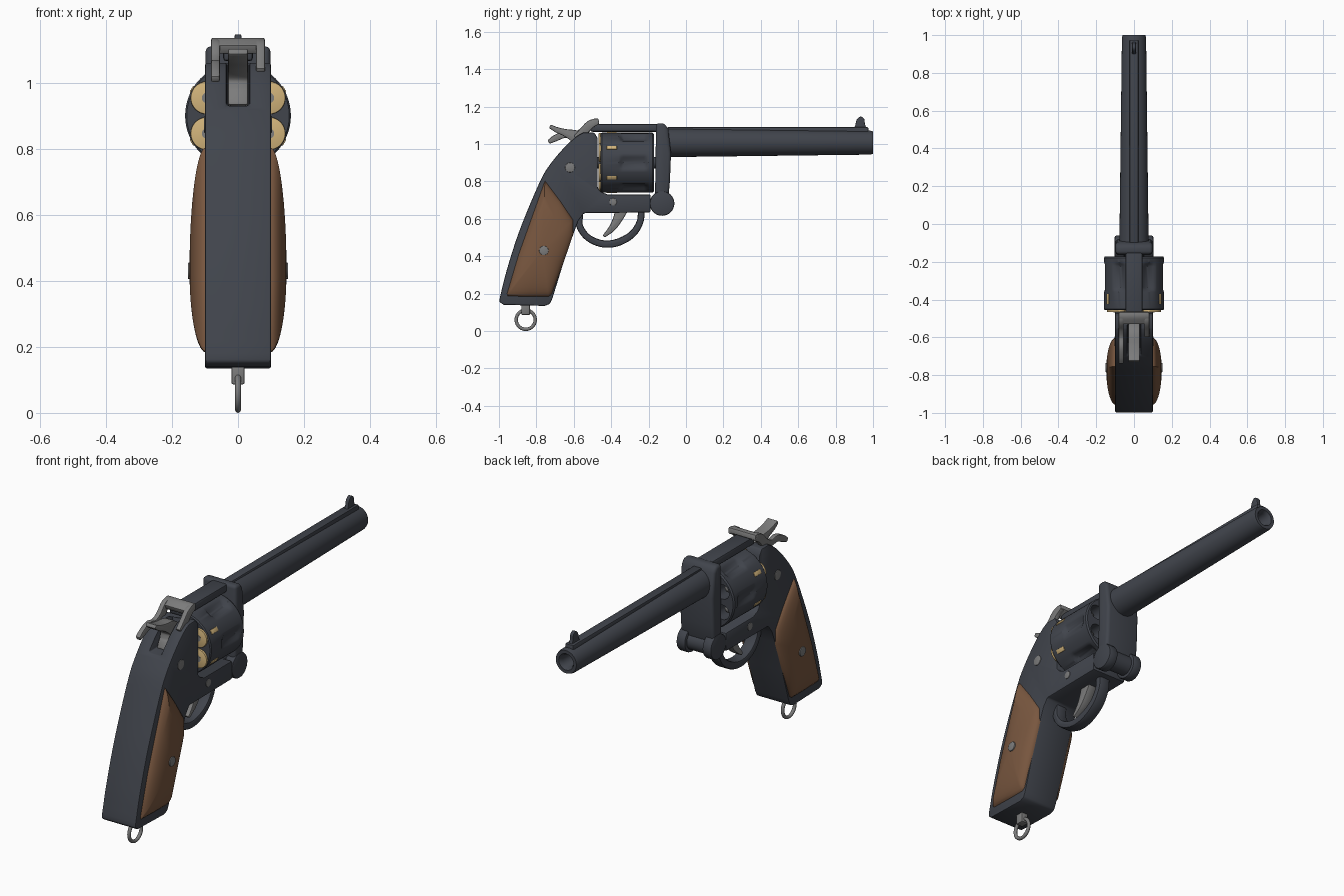
import bpy, bmesh
from math import sin, cos, pi, radians
from mathutils import Vector

if "Cube" in bpy.data.objects:
    bpy.data.objects.remove(bpy.data.objects["Cube"])


def material(name, rgb):
    m = bpy.data.materials.new(name)
    m.diffuse_color = (*rgb, 1)
    m.use_nodes = True
    m.node_tree.nodes["Principled BSDF"].inputs["Base Color"].default_value = m.diffuse_color
    return m


STEEL = material("blued_steel", (0.052, 0.058, 0.072))
WOOD = material("wood", (0.19, 0.095, 0.05))
GREY = material("bare_steel", (0.2, 0.2, 0.2))
BRASS = material("brass", (0.65, 0.46, 0.2))


def finish(name, bm, mat, bevel=0, segs=2, cutters=()):
    """Turn a bmesh into an object, cut it, bevel it and smooth it by angle."""
    bmesh.ops.recalc_face_normals(bm, faces=bm.faces[:])
    me = bpy.data.meshes.new(name)
    bm.to_mesh(me)
    bm.free()
    ob = bpy.data.objects.new(name, me)
    bpy.context.collection.objects.link(ob)
    if mat:
        me.materials.append(mat)
    bpy.ops.object.select_all(action='DESELECT')
    bpy.context.view_layer.objects.active = ob
    ob.select_set(True)
    for c in cutters:
        b = ob.modifiers.new("cut", 'BOOLEAN')
        b.operation, b.object, b.solver = 'DIFFERENCE', c, 'EXACT'
        bpy.ops.object.modifier_apply(modifier=b.name)
        bpy.data.objects.remove(c)
    if bevel:
        b = ob.modifiers.new("bevel", 'BEVEL')
        b.width, b.segments, b.limit_method = bevel, segs, 'ANGLE'
        b.angle_limit = radians(35)
        bpy.ops.object.modifier_apply(modifier=b.name)
    bpy.ops.object.shade_smooth_by_angle(angle=radians(35))
    return ob


def prism(name, pts, x0, x1, mat, bevel=0, segs=2, cutters=()):
    """Extrude a (y, z) outline from x0 to x1."""
    bm = bmesh.new()
    f = bm.faces.new([bm.verts.new((x0, y, z)) for y, z in pts])
    r = bmesh.ops.extrude_face_region(bm, geom=[f])
    bmesh.ops.translate(bm, vec=(x1 - x0, 0, 0),
                        verts=[v for v in r['geom'] if isinstance(v, bmesh.types.BMVert)])
    return finish(name, bm, mat, bevel, segs, cutters)


def box(name, lo, hi, mat, bevel=0):
    return prism(name, [(lo[1], lo[2]), (hi[1], lo[2]), (hi[1], hi[2]), (lo[1], hi[2])],
                 lo[0], hi[0], mat, bevel)


def smooth_path(pts, n=6):
    """Catmull-Rom through points of any dimension."""
    p = [Vector(q) for q in pts]
    p = [p[0] * 2 - p[1]] + p + [p[-1] * 2 - p[-2]]
    out = []
    for i in range(1, len(p) - 2):
        a, b, c, d = p[i - 1:i + 3]
        for k in range(n):
            t = k / n
            out.append(0.5 * (2 * b + (c - a) * t + (2 * a - 5 * b + 4 * c - d) * t * t
                              + (3 * b - a - 3 * c + d) * t ** 3))
    return out + [p[-2]]


def strip(name, pts, x0, x1, mat, bevel=0.006):
    """Curved bar from (y, z, thickness) points."""
    p = smooth_path(pts)
    left, right = [], []
    for i, q in enumerate(p):
        t = (p[min(i + 1, len(p) - 1)] - p[max(i - 1, 0)]).xy.normalized()
        n = Vector((-t.y, t.x)) * q.z / 2
        left.append(q.xy + n)
        right.append(q.xy - n)
    return prism(name, left + right[::-1], x0, x1, mat, bevel)


def lathe(name, prof, centre, axis, mat, seg=48, fn=None, cutters=(), bevel=0):
    """Revolve (position, radius) points about a line along x or y."""
    bm = bmesh.new()
    rings = []
    for s, r in prof:
        ring = []
        for k in range(seg):
            a = 2 * pi * k / seg
            rr = fn(a, s, r) if fn else r
            u, w = rr * cos(a), rr * sin(a)
            co = ((centre[0] + u, s, centre[1] + w) if axis == 'y'
                  else (s, centre[0] + u, centre[1] + w))
            ring.append(bm.verts.new(co))
        rings.append(ring)
    for a, b in zip(rings, rings[1:]):
        for k in range(seg):
            j = (k + 1) % seg
            bm.faces.new((a[k], a[j], b[j], b[k]))
    bm.faces.new(rings[0])
    bm.faces.new(rings[-1])
    return finish(name, bm, mat, bevel, 2, cutters)


def rod(name, s0, s1, r, centre, axis, mat, bevel=0, seg=32):
    return lathe(name, [(s0, r), (s1, r)], centre, axis, mat, seg, bevel=bevel)


# Frame with grip and lower bar, slotted for the hammer
slot = box("slot_cutter", (-0.034, -0.8, 0.93), (0.034, -0.5, 1.3), None)
back = smooth_path([(-0.55, 1.06), (-0.585, 1.04), (-0.645, 0.987), (-0.727, 0.89), (-0.785, 0.79),
                    (-0.888, 0.543), (-0.957, 0.33), (-0.995, 0.18)], 4)
outline = ([(-0.472, 1.03), (-0.49, 1.06)] + [tuple(p) for p in back]
           + [(-0.998, 0.155), (-0.975, 0.14), (-0.755, 0.134), (-0.728, 0.145), (-0.714, 0.175),
              (-0.658, 0.356), (-0.6, 0.525), (-0.575, 0.59), (-0.545, 0.63), (-0.19, 0.634),
              (-0.19, 0.73), (-0.42, 0.73), (-0.455, 0.745), (-0.472, 0.765)])
prism("frame", outline, -0.1, 0.1, STEEL, 0.007, 2, [slot])
box("top_strap", (-0.045, -0.51, 1.065), (0.045, -0.12, 1.106), STEEL, 0.01)

# Barrel block, hinge and barrel
prism("barrel_block", [(-0.16, 1.11), (-0.115, 1.11), (-0.095, 1.08), (-0.08, 0.95),
                       (-0.086, 0.8), (-0.095, 0.7), (-0.165, 0.7), (-0.165, 0.75)],
      -0.098, 0.098, STEEL, 0.016, 3)
HINGE = (-0.128, 0.682)
for s in (-1, 1):
    rod("hinge_disc", s * 0.05, s * 0.102, 0.066, HINGE, 'x', STEEL, 0.008)
rod("hinge_core", -0.06, 0.06, 0.05, HINGE, 'x', STEEL)
lathe("barrel", [(-0.12, 0.08), (-0.07, 0.077), (0.985, 0.064), (1.0, 0.06), (1.0, 0.043),
                 (0.98, 0.032), (0.8, 0.03)], (0, 1.007), 'y', STEEL)
box("barrel_rib", (-0.024, -0.1, 1.04), (0.024, 0.975, 1.09), STEEL, 0.006)
prism("front_sight", [tuple(p) for p in smooth_path(
    [(0.895, 1.08), (0.905, 1.1), (0.913, 1.13), (0.932, 1.146), (0.952, 1.135), (0.957, 1.105),
     (0.967, 1.08)], 4)], -0.01, 0.01, STEEL, 0.004)

# Fluted cylinder with chambers, rims and firing pins
AXIS_Z = 0.9


def flute(a, y, r):
    run = max(0, min(1, (-0.20 - y) / 0.025, (y + 0.36) / 0.025))
    return r - 0.02 * run * max(0, cos(6 * a)) if r > 0.15 else r


CHAMBERS = [(0.108 * cos(a), AXIS_Z + 0.108 * sin(a), a)
            for a in (radians(30 + 60 * k) for k in range(6))]
bores = [rod("bore_cutter", -0.40, -0.1, 0.038, (x, z), 'y', None) for x, z, a in CHAMBERS]
lathe("cylinder", [(-0.456, 0.155), (-0.45, 0.16), (-0.36, 0.16), (-0.348, 0.16), (-0.335, 0.16),
                   (-0.225, 0.16), (-0.212, 0.16), (-0.2, 0.16), (-0.18, 0.16), (-0.172, 0.154)],
      (0, AXIS_Z), 'y', STEEL, 96, flute, bores)
rod("cylinder_axle", -0.5, -0.1, 0.03, (0, AXIS_Z), 'y', STEEL)
for x, z, a in CHAMBERS:
    rod("cartridge_rim", -0.467, -0.454, 0.05, (x, z), 'y', BRASS, 0.003)
    rod("primer", -0.469, -0.46, 0.016, (x, z), 'y', GREY)
    lathe("bullet", [(-0.4, 0.036), (-0.27, 0.036), (-0.235, 0.03), (-0.215, 0.018), (-0.208, 0.004)],
          (x, z), 'y', GREY, 24)
    pin = box("cartridge_pin", (0.13, -0.424, -0.011), (0.163, -0.37, 0.011), BRASS, 0.002)
    pin.rotation_euler.y = -a
    pin.location.z = AXIS_Z

# Domed wooden grip panels
panel = [(-0.754, 0.805), (-0.675, 0.7), (-0.604, 0.595), (-0.602, 0.52), (-0.66, 0.355),
         (-0.718, 0.195), (-0.735, 0.183), (-0.84, 0.183), (-0.955, 0.186), (-0.957, 0.2),
         (-0.895, 0.41), (-0.82, 0.62)]
for s in (-1, 1):
    bm = bmesh.new()
    rings = []
    for k in range(10):
        t = k / 9 * pi / 2 * 0.94
        rings.append([bm.verts.new((s * (0.097 + 0.05 * sin(t)), -0.77 + (y + 0.77) * cos(t),
                                    0.43 + (z - 0.43) * cos(t))) for y, z in panel])
    for a, b in zip(rings, rings[1:]):
        for i in range(len(panel)):
            j = (i + 1) % len(panel)
            bm.faces.new((a[i], a[j], b[j], b[i]))
    bm.faces.new(rings[-1])
    bm.faces.new(rings[0])
    finish("grip_panel", bm, WOOD)

# Screws on both sides
for y, z, r, x in ((-0.76, 0.43, 0.025, 0.152), (-0.62, 0.874, 0.026, 0.103),
                   (-0.39, 0.69, 0.02, 0.103)):
    rod("screw", -x, x, r, (y, z), 'x', GREY, 0.003)

# Trigger and guard
strip("trigger", [(-0.34, 0.66, 0.07), (-0.365, 0.6, 0.05), (-0.395, 0.55, 0.036),
                  (-0.44, 0.505, 0.016)], -0.024, 0.024, GREY)
strip("trigger_guard", [(-0.57, 0.625, 0.04), (-0.568, 0.56, 0.036), (-0.525, 0.5, 0.036),
                        (-0.45, 0.467, 0.038), (-0.37, 0.472, 0.04), (-0.29, 0.515, 0.038),
                        (-0.247, 0.58, 0.036), (-0.238, 0.645, 0.036)],
      -0.032, 0.032, STEEL, 0.012)

# Hammer with spur, and the barrel latch
strip("hammer", [(-0.56, 0.93, 0.15), (-0.56, 0.99, 0.11), (-0.585, 1.035, 0.075),
                 (-0.645, 1.06, 0.04), (-0.69, 1.075, 0.03), (-0.728, 1.095, 0.02)],
      -0.03, 0.03, GREY)
arm = [(-0.59, 1.03, 0.035), (-0.55, 1.065, 0.045), (-0.51, 1.105, 0.045), (-0.468, 1.12, 0.03)]
lever = [(-0.735, 1.01, 0.022), (-0.7, 1.03, 0.034), (-0.65, 1.05, 0.036)]
strip("latch_arm", arm, 0.055, 0.082, GREY)
strip("latch_lever", lever + [(-0.6, 1.045, 0.035)] + arm[1:], -0.082, -0.055, GREY)
strip("latch_bridge", [(-0.525, 1.1, 0.03), (-0.49, 1.117, 0.035), (-0.466, 1.123, 0.025)],
      -0.08, 0.08, GREY)

# Lanyard stud and ring
box("lanyard_stud", (-0.02, -0.88, 0.086), (0.02, -0.834, 0.15), GREY, 0.006)
bpy.ops.mesh.primitive_torus_add(location=(0, -0.857, 0.06), rotation=(0, pi / 2, 0),
                                 major_radius=0.051, minor_radius=0.009,
                                 major_segments=40, minor_segments=12)
ring = bpy.context.object
ring.name = "lanyard_ring"
ring.data.materials.append(GREY)
bpy.ops.object.shade_smooth()
